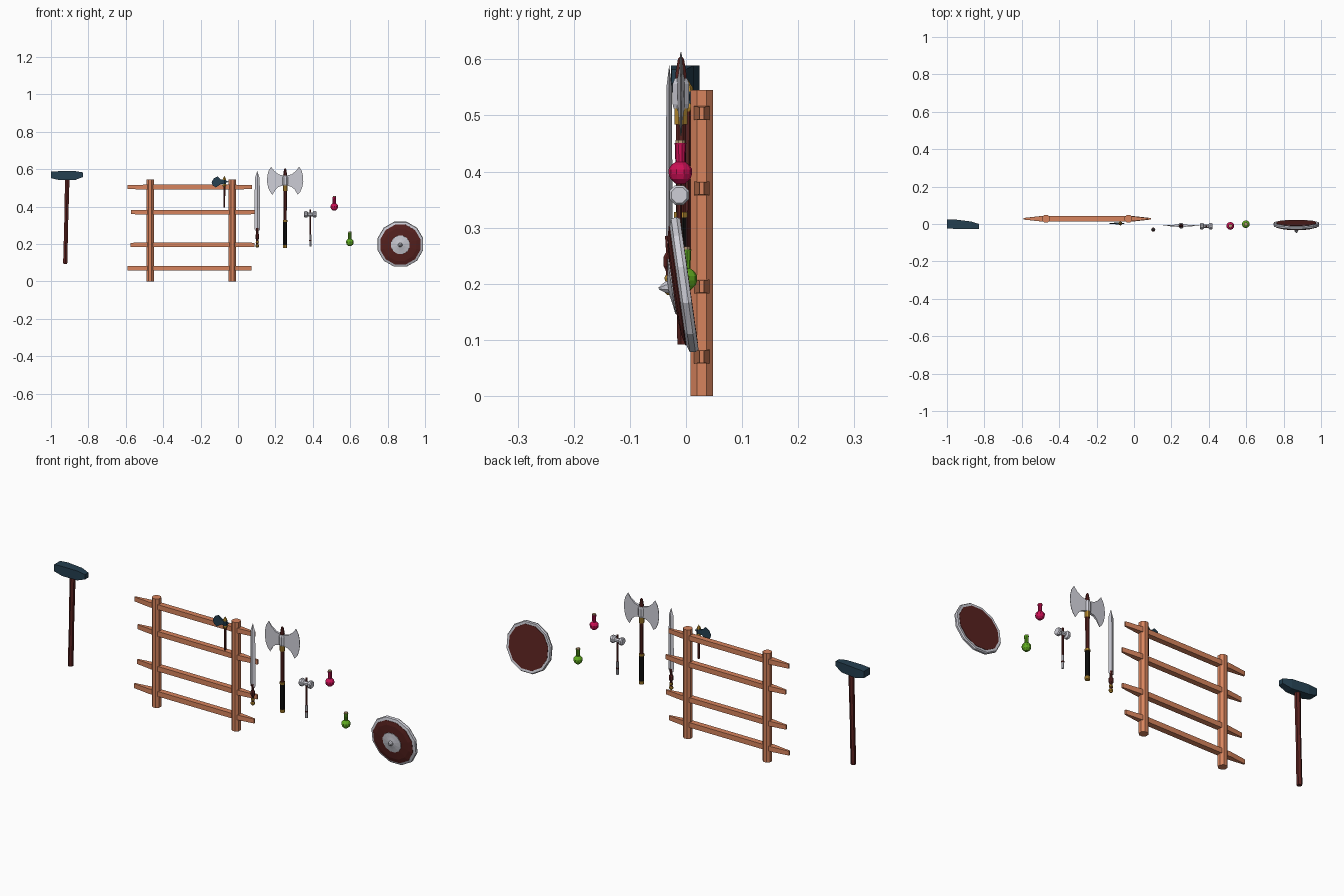
import bpy, bmesh
from math import cos, sin, pi, radians
from mathutils import Matrix

if "Cube" in bpy.data.objects:
    bpy.data.objects.remove(bpy.data.objects["Cube"])

COLORS = {"wood": (.68, .23, .11), "red": (.1, .016, .014), "gold": (.48, .26, .03),
          "steel": (.62, .62, .68), "blue": (.018, .05, .08), "black": (.006, .006, .006),
          "pink": (.6, .005, .09), "green": (.12, .42, .015), "cork": (.5, .33, .18)}
MATS = {}
for key, c in COLORS.items():
    MATS[key] = bpy.data.materials.new(key)
    MATS[key].diffuse_color = (*c, 1)


def loft(name, sections, mat, matrix=None):
    """Flat-shaded skin through equal-length loops, capped at both ends."""
    bm = bmesh.new()
    loops = [[bm.verts.new(p) for p in s] for s in sections]
    n = len(loops[0])
    for a, b in zip(loops, loops[1:]):
        for i in range(n):
            j = (i + 1) % n
            bm.faces.new((a[i], a[j], b[j], b[i]))
    bm.faces.new(loops[0][::-1])
    bm.faces.new(loops[-1])
    bmesh.ops.remove_doubles(bm, verts=bm.verts, dist=1e-5)
    bmesh.ops.recalc_face_normals(bm, faces=bm.faces)
    if matrix:
        bm.transform(matrix)
    me = bpy.data.meshes.new(name)
    bm.to_mesh(me)
    bm.free()
    me.materials.append(MATS[mat])
    ob = bpy.data.objects.new(name, me)
    bpy.context.collection.objects.link(ob)
    return ob


def turned(name, profile, x, y, mat, sides=8, matrix=None):
    """Turned part about a vertical axis; profile is (radius, z)."""
    secs = [[(x + r * cos(2 * pi * (i + .5) / sides), y + r * sin(2 * pi * (i + .5) / sides), z)
             for i in range(sides)] for r, z in profile]
    return loft(name, secs, mat, matrix)


def plate(name, outline, x, y, mat):
    """Blade from (dx, z, half thickness) points."""
    return loft(name, [[(x + dx, y + s * t, z) for dx, z, t in outline] for s in (-1, 1)], mat)


# Rack: two posts and four rails with tapered ends
for side, x in (("left", -.47), ("right", -.03)):
    turned(f"{side}_post", [(.022, 0), (.022, .545)], x, .028, "wood", 8)
for i, (x0, z) in enumerate(((-.592, .07), (-.575, .195), (-.573, .37), (-.59, .504))):
    def section(x, w, h):
        return [(x, .028 - w, z - h), (x, .028 + w, z - h), (x, .028 + w, z + h), (x, .028 - w, z + h)]
    x1 = x0 + .664
    loft(f"rail_{i + 1}", [section(x0, .004, .011), section(x0 + .09, .014, .0125),
                           section(x1 - .09, .014, .0125), section(x1, .004, .011)], "wood")

# Sledgehammer
lean = Matrix.Shear('XY', 4, (.024, 0)) @ Matrix.Identity(4)
turned("sledge_handle", [(.012, .092), (.013, .11), (.012, .3), (.014, .555)], -.926, -.003, "red", 6, lean)
loft("sledge_head", [[(x, a, z0), (x, b, z0), (x, b, z1), (x, a, z1)] for x, a, b, z0, z1 in
     ((-1, -.024, .023, .552, .586), (-.955, -.026, .024, .541, .589),
      (-.87, -.027, .013, .542, .589), (-.828, -.026, .0, .558, .582))], "blue")

# Hatchet hanging on the rack
hx, hy = -.073, .003
turned("hatchet_handle", [(.005, .395), (.006, .5), (.006, .545)], hx, hy, "red", 6)
turned("hatchet_collar", [(.008, .507), (.011, .514), (.009, .521)], hx, hy, "gold", 6)
turned("hatchet_socket", [(.011, .521), (.011, .543)], hx, hy, "blue", 6)
turned("hatchet_tip", [(.010, .543), (.009, .55), (0, .564)], hx, hy, "gold", 6)
plate("hatchet_blade", [(0, .522, .006), (0, .542, .006), (-.02, .545, .005), (-.037, .561, .001),
                        (-.056, .551, .001), (-.068, .53, .001), (-.062, .512, .001),
                        (-.045, .502, .001), (-.02, .519, .005)], hx, hy, "blue")
plate("hatchet_spike", [(.005, .525, .004), (.022, .532, .001), (.005, .541, .004)], hx, hy, "blue")

# Sword
sx, sy = .103, -.03
loft("sword_blade", [[(sx - w, sy, z), (sx, sy - t, z), (sx + w, sy, z), (sx, sy + t, z)]
     for w, t, z in ((.013, .006, .272), (.015, .006, .29), (.013, .005, .55), (0, 0, .59))], "steel")
turned("sword_grip", [(.007, .195), (.006, .222), (.011, .232), (.011, .248), (.006, .256), (.008, .285)],
       sx, sy, "red", 8)
turned("sword_collar", [(.008, .205), (.009, .21), (.008, .215)], sx, sy, "gold", 8)
turned("sword_pommel", [(.004, .18), (.010, .186), (.010, .193), (.005, .2)], sx, sy, "gold", 8)

# Double-bladed axe
ax, ay = .252, -.009
turned("axe_shaft", [(.009, .31), (.010, .5), (.010, .57)], ax, ay, "red", 8)
turned("axe_grip", [(.011, .19), (.011, .322)], ax, ay, "black", 8)
for nm, z0, z1, r in (("bottom", .178, .193, .012), ("middle", .318, .328, .013), ("top", .484, .512, .0125)):
    turned(f"axe_{nm}_ring", [(r, z0), (r, z1)], ax, ay, "gold", 8)
turned("axe_socket", [(.014, .512), (.016, .52), (.016, .556), (.012, .566)], ax, ay, "steel", 8)
turned("axe_finial", [(.010, .56), (.011, .572), (.006, .6), (.003, .604)], ax, ay, "red", 8)
for nm, s in (("left", -1), ("right", 1)):
    half = [(.008, .565, .007), (.035, .572, .005), (.06, .592, .003), (.075, .613, .001),
            (.089, .59, .001), (.095, .565, .001), (.097, .535, .001), (.091, .5, .001),
            (.08, .477, .001), (.067, .463, .001), (.052, .49, .003), (.035, .505, .005), (.008, .513, .007)]
    plate(f"axe_{nm}_blade", [(s * a, z, t) for a, z, t in half], ax, ay, "steel")

# Small war hammer with an octagonal head lying along x
mx, my = .387, -.012
turned("hammer_handle", [(.005, .245), (.005, .385)], mx, my, "red", 6)
turned("hammer_grip", [(.006, .186), (.006, .25)], mx, my, "steel", 6)
turned("hammer_grip_band", [(.007, .215), (.007, .222)], mx, my, "red", 6)
lay = Matrix.Translation((mx, my, .358)) @ Matrix.Rotation(radians(90), 4, 'Y')
turned("hammer_head", [(.015, -.033), (.019, -.029), (.019, -.018), (.011, -.012), (.011, .012),
                       (.019, .018), (.019, .029), (.015, .033)], 0, 0, "steel", 8, lay)

# Potion bottles
for nm, x, y, z, mat in (("pink", .515, -.01, .378, "pink"), ("green", .598, -.001, .188, "green")):
    turned(f"{nm}_bottle", [(.008, z), (.018, z + .009), (.021, z + .018), (.021, z + .026),
                            (.016, z + .034), (.009, z + .039), (.010, z + .07), (.011, z + .073)],
           x, y, mat, 10)
    turned(f"{nm}_stopper", [(.009, z + .072), (.009, z + .078)], x, y, "cork", 8)

# Round shield leaning back; local +z becomes the front
tilt = (Matrix.Translation((.868, -.004, .198)) @ Matrix.Rotation(radians(-8), 4, 'X').inverted()
        @ Matrix.Rotation(radians(90), 4, 'X'))
turned("shield_rim", [(.109, -.009), (.122, -.010), (.126, -.004), (.124, .006), (.109, .011)],
       0, 0, "steel", 12, tilt)
turned("shield_board", [(.110, -.0105), (.111, .012), (.09, .017), (.05, .02)], 0, 0, "red", 12, tilt)
turned("shield_boss", [(.052, .017), (.051, .022), (.03, .025), (.015, .028)], 0, 0, "steel", 12, tilt)
turned("shield_stud", [(.013, .026), (.010, .034), (.002, .045)], 0, 0, "steel", 8, tilt)

for m in bpy.data.materials:
    if m.users and not m.is_grease_pencil:
        m.use_nodes = True
        m.node_tree.nodes["Principled BSDF"].inputs["Base Color"].default_value = m.diffuse_color
